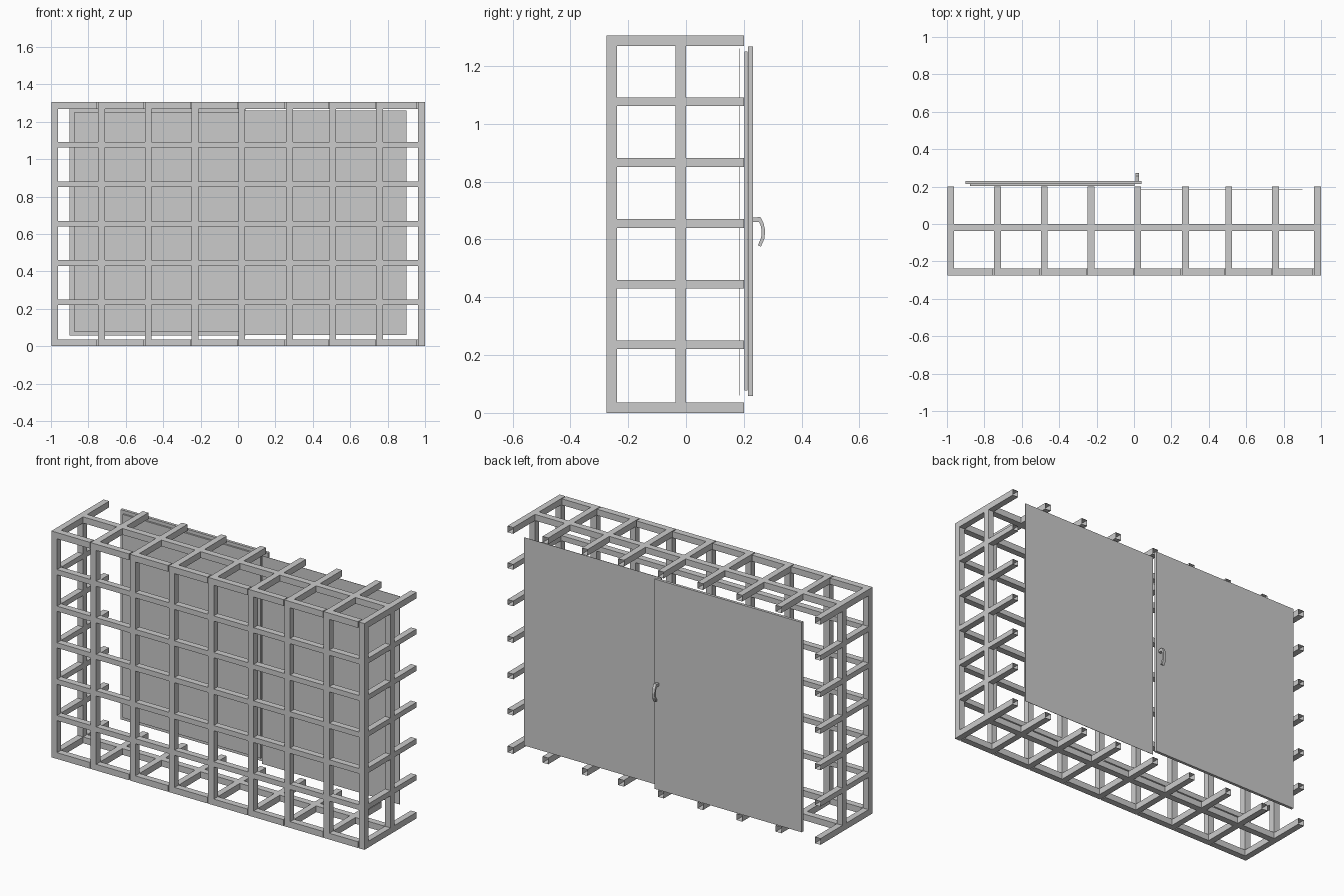
import bpy, bmesh
from mathutils import Vector

if "Cube" in bpy.data.objects:
    bpy.data.objects.remove(bpy.data.objects["Cube"])

grey = bpy.data.materials.new("steel_grey")
grey.diffuse_color = (0.6, 0.6, 0.6, 1)
grey.use_nodes = True
grey.node_tree.nodes["Principled BSDF"].inputs["Base Color"].default_value = grey.diffuse_color


def finish(name, bm):
    me = bpy.data.meshes.new(name)
    bm.to_mesh(me)
    bm.free()
    me.materials.append(grey)
    ob = bpy.data.objects.new(name, me)
    bpy.context.collection.objects.link(ob)
    return ob


def box(bm, lo, hi, open_back=False):
    """Axis-aligned box; open_back leaves the +y end uncapped like a tube."""
    lo, hi = Vector(lo), Vector(hi)
    made = bmesh.ops.create_cube(bm, size=1)["verts"]
    for v in made:
        v.co = (lo + hi) / 2 + v.co * (hi - lo)
    if open_back:
        ends = [f for f in {f for v in made for f in v.link_faces}
                if f.calc_center_median().y > hi.y - 1e-4]
        bmesh.ops.delete(bm, geom=ends, context='FACES_ONLY')


# Lattice spacing
XS = [-0.98, -0.73, -0.48, -0.23, 0.02, 0.275, 0.507, 0.757, 0.981]
ZS = [0.018, 0.236, 0.445, 0.655, 0.866, 1.077, 1.287]
H = 0.018            # half of the bar width
T = 0.015            # half height of the inner rails
FRONT = (-0.275, -0.238)
MID = (-0.037, 0.0)
BACK = 0.2
TOP, LOW = ZS[-1], ZS[0]

# Upright posts: full front wall, and the two side walls at mid depth
bm = bmesh.new()
for x in XS:
    box(bm, (x - H, FRONT[0], LOW + H), (x + H, FRONT[1], TOP - H))
for x in (XS[0], XS[-1]):
    box(bm, (x - H, MID[0], LOW + H), (x + H, MID[1], TOP - H))
finish("upright_posts", bm)

# Cross rails between posts: front wall, plus floor and roof at mid depth
bm = bmesh.new()
for a, b in zip(XS, XS[1:]):
    for z in ZS:
        edge = z in (LOW, TOP)
        h, gap = (H, 0.005) if edge else (T, 0.0)
        box(bm, (a + H, FRONT[0], z - h), (b - H - gap, FRONT[1], z + h))
        if edge:
            box(bm, (a + H, MID[0], z - H), (b - H, MID[1], z + H))
finish("cross_rails", bm)

# Depth rails of the roof and floor, open at the back end
bm = bmesh.new()
for x in XS:
    for z in (LOW, TOP):
        box(bm, (x - H, FRONT[0], z - H), (x + H, BACK, z + H), True)
finish("roof_and_floor_rails", bm)

# Depth rails of the two side walls
bm = bmesh.new()
for x in (XS[0], XS[-1]):
    for z in ZS[1:-1]:
        box(bm, (x - H, FRONT[1], z - T), (x + H, MID[0], z + T))
        box(bm, (x - H, MID[1], z - T), (x + H, BACK, z + T), True)
finish("side_wall_rails", bm)

# Fixed door: a single thin sheet
bm = bmesh.new()
box(bm, (0.025, 0.185, 0.06), (0.902, 0.187, 1.26))
finish("fixed_door", bm)

# Handled door: outer leaf with a smaller inner panel
bm = bmesh.new()
box(bm, (-0.9, 0.215, 0.058), (0.04, 0.231, 1.268))
box(bm, (-0.878, 0.203, 0.078), (0.002, 0.213, 1.25))
finish("handled_door", bm)

# Curved door handle: a strip swept along a bent path
outer = [(0.231, 0.675), (0.257, 0.678), (0.268, 0.658), (0.274, 0.63),
         (0.271, 0.602), (0.259, 0.575)]
inner = [(0.231, 0.66), (0.252, 0.661), (0.258, 0.65), (0.262, 0.63),
         (0.26, 0.606), (0.249, 0.58)]
bm = bmesh.new()
rings = [[bm.verts.new((x, y, z)) for x, (y, z) in
          ((0.009, o), (0.026, o), (0.026, i), (0.009, i))]
         for o, i in zip(outer, inner)]
for r, s in zip(rings, rings[1:]):
    for k in range(4):
        j = (k + 1) % 4
        bm.faces.new((r[k], r[j], s[j], s[k]))
bm.faces.new(rings[0])
bm.faces.new(rings[-1])
bmesh.ops.recalc_face_normals(bm, faces=bm.faces)
finish("door_handle", bm)
